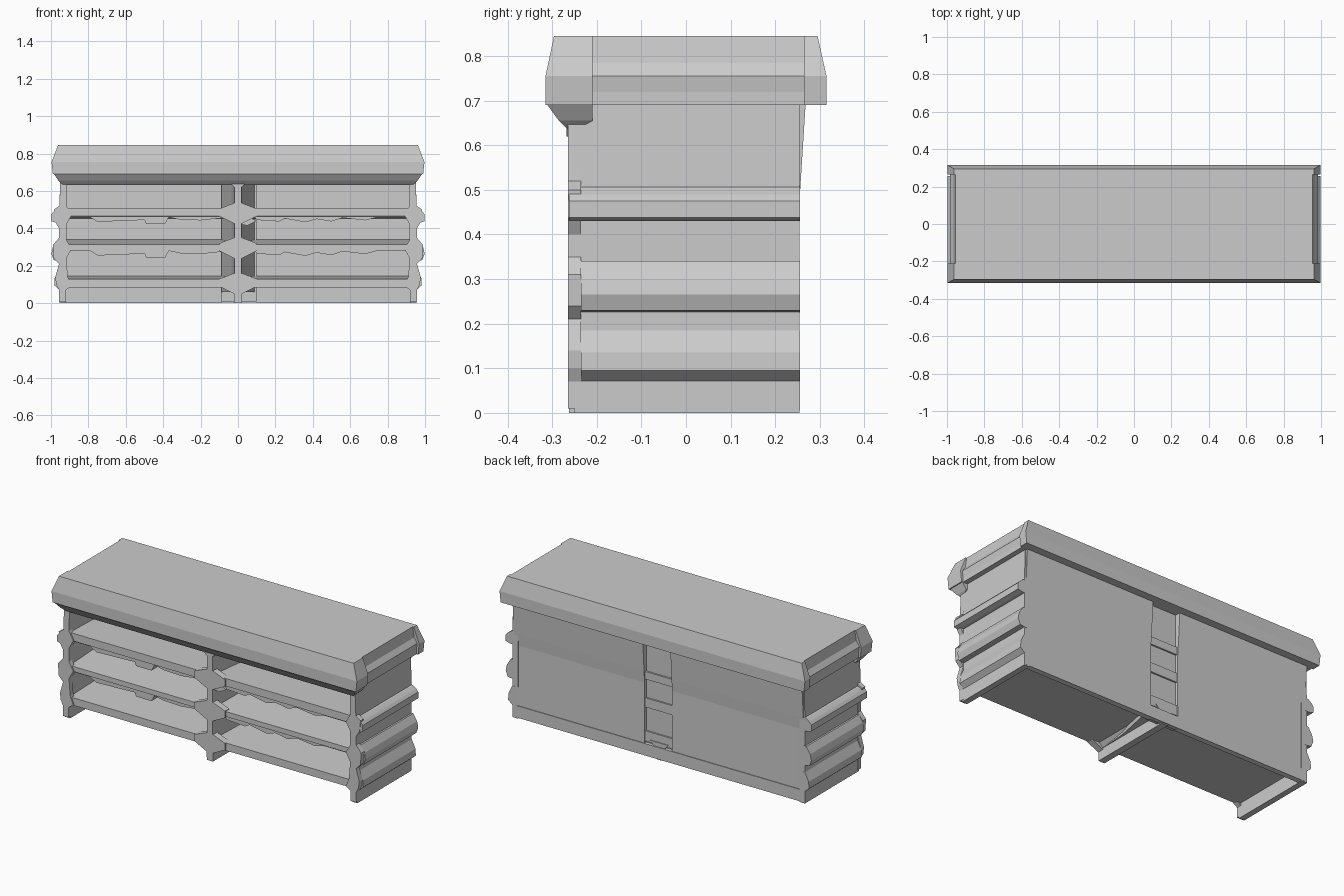
import bpy, bmesh


def finish(name, bm):
    bmesh.ops.recalc_face_normals(bm, faces=bm.faces)
    me = bpy.data.meshes.new(name)
    bm.to_mesh(me)
    bm.free()
    ob = bpy.data.objects.new(name, me)
    bpy.context.collection.objects.link(ob)
    return ob


def loft(name, rings):
    """Skin a stack of equal-length point rings and cap both ends."""
    bm = bmesh.new()
    vs = [[bm.verts.new(p) for p in r] for r in rings]
    n = len(rings[0])
    for a, b in zip(vs, vs[1:]):
        for i in range(n):
            bm.faces.new((a[i], a[(i + 1) % n], b[(i + 1) % n], b[i]))
    bm.faces.new(vs[0])
    bm.faces.new(vs[-1])
    return finish(name, bm)


def along_y(name, pts, y0, y1):
    return loft(name, [[(x, y, z) for x, z in pts] for y in (y0, y1)])


def along_x(name, pts, x0, x1):
    return loft(name, [[(x, y, z) for y, z in pts] for x in (x0, x1)])


def stack(name, levels):
    """Box-like solid from levels of (x half width, y0, y1, z)."""
    return loft(name, [[(-x, y0, z), (x, y0, z), (x, y1, z), (-x, y1, z)]
                       for x, y0, y1, z in levels])


# Countertop: recessed core, with full-width front and back rails
stack("countertop", [(.98, -.25, .29, .69), (.98, -.25, .29, .72), (.985, -.25, .29, .755),
                     (.965, -.25, .29, .785), (.955, -.25, .29, .845)])
stack("countertop_front_rail", [(.99, -.315, -.21, .69), (.997, -.315, -.21, .755),
                                (.962, -.296, -.21, .845)])
stack("countertop_back_rail", [(.99, .265, .315, .69), (.997, .265, .315, .755),
                               (.962, .265, .295, .845)])

# Sloped apron under the front overhang
loft("front_apron", [[(-x, y0, z), (x, y0, z), (x, y1, z), (-x, y1, z)] for x, y0, y1, z in
                     [(.985, -.312, -.21, .692), (.96, -.285, -.21, .655), (.935, -.262, -.25, .632)]])
along_y("apron_centre_block", [(-.09, .69), (-.02, .62), (.02, .62), (.09, .69)], -.268, -.21)

# Side walls with bulging horizontal slats
wall = [(.918, .69), (.95, .69), (.955, .51), (.955, 0), (.92, 0)]
slats = {
    "upper": [(.94, .51), (.965, .505), (.985, .49), (.998, .475), (.998, .438), (.97, .43), (.94, .43)],
    "middle": [(.94, .34), (.965, .34), (.99, .30), (.998, .265), (.985, .23), (.94, .225)],
    "lower": [(.94, .185), (.955, .185), (.98, .135), (.982, .095), (.955, .072), (.94, .072)],
}
joint_z = (.485, .30, .11)
for s, side in ((-1, "left"), (1, "right")):
    def flip(pts):
        return [(s * x, z) for x, z in pts]
    along_y(side + "_wall", flip(wall), -.25, .255)
    for k, pts in slats.items():
        along_y(f"{side}_{k}_slat", flip(pts), -.262 if k == "upper" else -.235, .256)
    # Front post, swelling at each shelf
    along_y(side + "_front_post", flip([
        (.915, .66), (.95, .66), (.955, .52), (.985, .50), (.98, .44), (.957, .40),
        (.957, .35), (.99, .31), (.985, .24), (.957, .21), (.977, .14), (.972, .10),
        (.957, .07), (.957, .01), (.92, .01), (.92, .07), (.89, .09), (.91, .14),
        (.918, .24), (.89, .29), (.918, .34), (.918, .42), (.89, .47), (.918, .52)]), -.265, -.235)

# Central divider: narrow in front, spreading toward the back
loft("centre_divider", [[(-w, y, .06), (w, y, .06), (w, y, .69), (-w, y, .69)]
                        for w, y in ((.02, -.255), (.035, -.05), (.09, .225))])
along_y("centre_foot", [(-.02, 0), (.02, 0), (.022, .06), (.06, .1), (-.06, .1), (-.022, .06)], -.262, .25)
along_y("centre_front_post", [(-.018, .02), (.018, .02), (.018, .66), (-.018, .66)], -.265, -.23)
for i, z in enumerate(joint_z):
    along_y(f"centre_joint_{i}", [(-.02, z - .06), (.02, z - .06), (.1, z - .02), (.1, z + .02),
                                 (.022, z + .05), (-.022, z + .05), (-.1, z + .02), (-.1, z - .02)],
            -.264, -.225)

# Shelves: front top, back top, front bottom, back bottom heights
for i, (ft, bt, fb, bb) in enumerate(((.51, .495, .465, .45), (.315, .34, .285, .285),
                                      (.13, .145, .085, .085))):
    along_x(f"shelf_{i}", [(-.257, fb), (-.257, ft), (.245, bt), (.245, bb)], -.925, .925)

# Ragged broken edges hanging under the upper two shelves
rag_left = [(-.92, .01), (-.08, .01), (-.09, -.01), (-.2, -.022), (-.31, -.018), (-.37, -.005),
            (-.39, -.042), (-.49, -.042), (-.5, -.02), (-.75, -.03), (-.79, -.006), (-.92, -.006)]
rag_right = [(.92, .01), (.08, .01), (.1, -.02), (.22, -.028), (.25, -.012), (.36, -.032),
             (.42, -.015), (.5, -.028), (.56, -.008), (.68, -.022), (.74, -.006), (.92, -.006)]
for i, z in enumerate((.465, .285)):
    for side, pts in (("left", rag_left), ("right", rag_right)):
        along_y(f"{side}_ragged_edge_{i}", [(x, z + h) for x, h in pts], -.25, -.17)

# Loose splinter board beside the centre joint
along_y("splinter_board", [(.02, .42), (.05, .415), (.1, .44), (.06, .46), (.02, .46)], -.25, -.1)

# Back: leaning panels either side of a recessed groove
back = [(.23, 0), (.252, .005), (.25, .43), (.256, .5), (.268, .69), (.235, .69)]
along_x("left_back_panel", back, -.945, -.085)
along_x("right_back_panel", back, .095, .945)
along_x("back_groove_panel", [(.21, .01), (.235, .01), (.235, .69), (.21, .69)], -.09, .1)
along_x("back_bottom_rail", [(.23, .005), (.256, .005), (.256, .075), (.23, .075)], -.955, .955)
